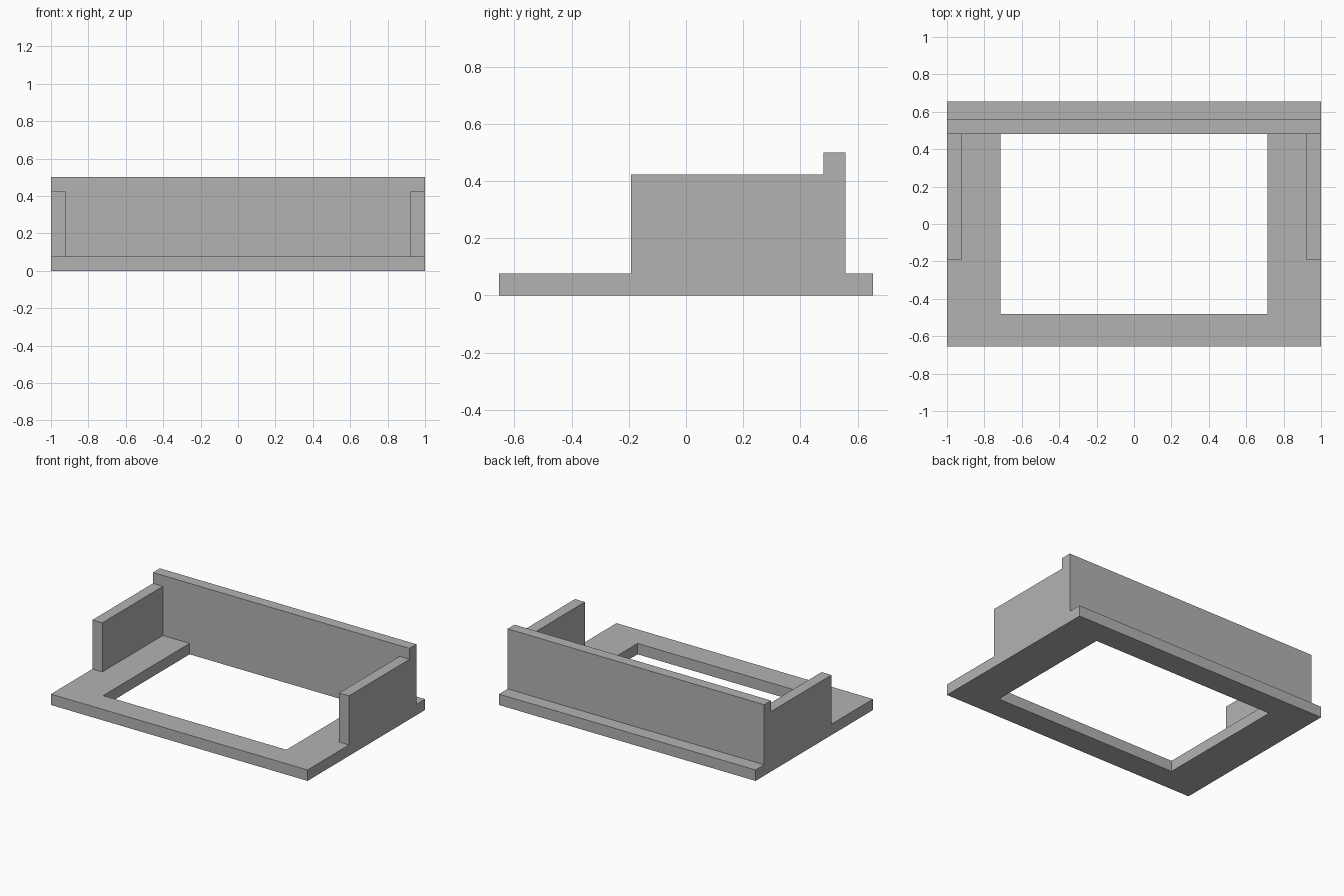
import bpy
import bmesh

cube = bpy.data.objects.get("Cube")
if cube:
    bpy.data.objects.remove(cube, do_unlink=True)

# Overall dimensions
HALF_X, HALF_Y = 1.0, 0.654
OPEN_X, OPEN_Y = 0.714, 0.481
T = 0.077                       # sheet thickness
WALL_FRONT, WALL_BACK = 0.481, 0.558
SIDE_FRONT = -0.192
SIDE_TOP, BACK_TOP = 0.423, 0.5

# Single flat colour
grey = bpy.data.materials.new("plain_grey")
grey.use_nodes = True
colour = (0.45, 0.45, 0.45, 1.0)
grey.diffuse_color = colour
bsdf = next(n for n in grey.node_tree.nodes if n.type == "BSDF_PRINCIPLED")
bsdf.inputs["Base Color"].default_value = colour


def finish(name, bm):
    bmesh.ops.recalc_face_normals(bm, faces=bm.faces)
    mesh = bpy.data.meshes.new(name)
    bm.to_mesh(mesh)
    bm.free()
    mesh.materials.append(grey)
    obj = bpy.data.objects.new(name, mesh)
    bpy.context.collection.objects.link(obj)
    return obj


def box(name, low, high):
    bm = bmesh.new()
    bmesh.ops.create_cube(bm, size=1)
    for v in bm.verts:
        v.co = [high[i] if v.co[i] > 0 else low[i] for i in range(3)]
    return finish(name, bm)


# Base frame: a flat rectangular ring, extruded upward
bm = bmesh.new()
corners = [(-1, -1), (1, -1), (1, 1), (-1, 1)]
outer = [bm.verts.new((x * HALF_X, y * HALF_Y, 0)) for x, y in corners]
inner = [bm.verts.new((x * OPEN_X, y * OPEN_Y, 0)) for x, y in corners]
ring = []
for i in range(4):
    j = (i + 1) % 4
    ring.append(bm.faces.new((outer[i], outer[j], inner[j], inner[i])))
top = bmesh.ops.extrude_face_region(bm, geom=ring, use_keep_orig=True)["geom"]
bmesh.ops.translate(bm, vec=(0, 0, T),
                    verts=[g for g in top if isinstance(g, bmesh.types.BMVert)])
finish("base_frame", bm)

# Tall wall across the back
box("back_wall", (-HALF_X, WALL_FRONT, T), (HALF_X, WALL_BACK, BACK_TOP))

# Lower side walls running forward from the back wall
for name, x in (("right_wall", -HALF_X), ("left_wall", HALF_X - T)):
    box(name, (x, SIDE_FRONT, T), (x + T, WALL_FRONT, SIDE_TOP))
